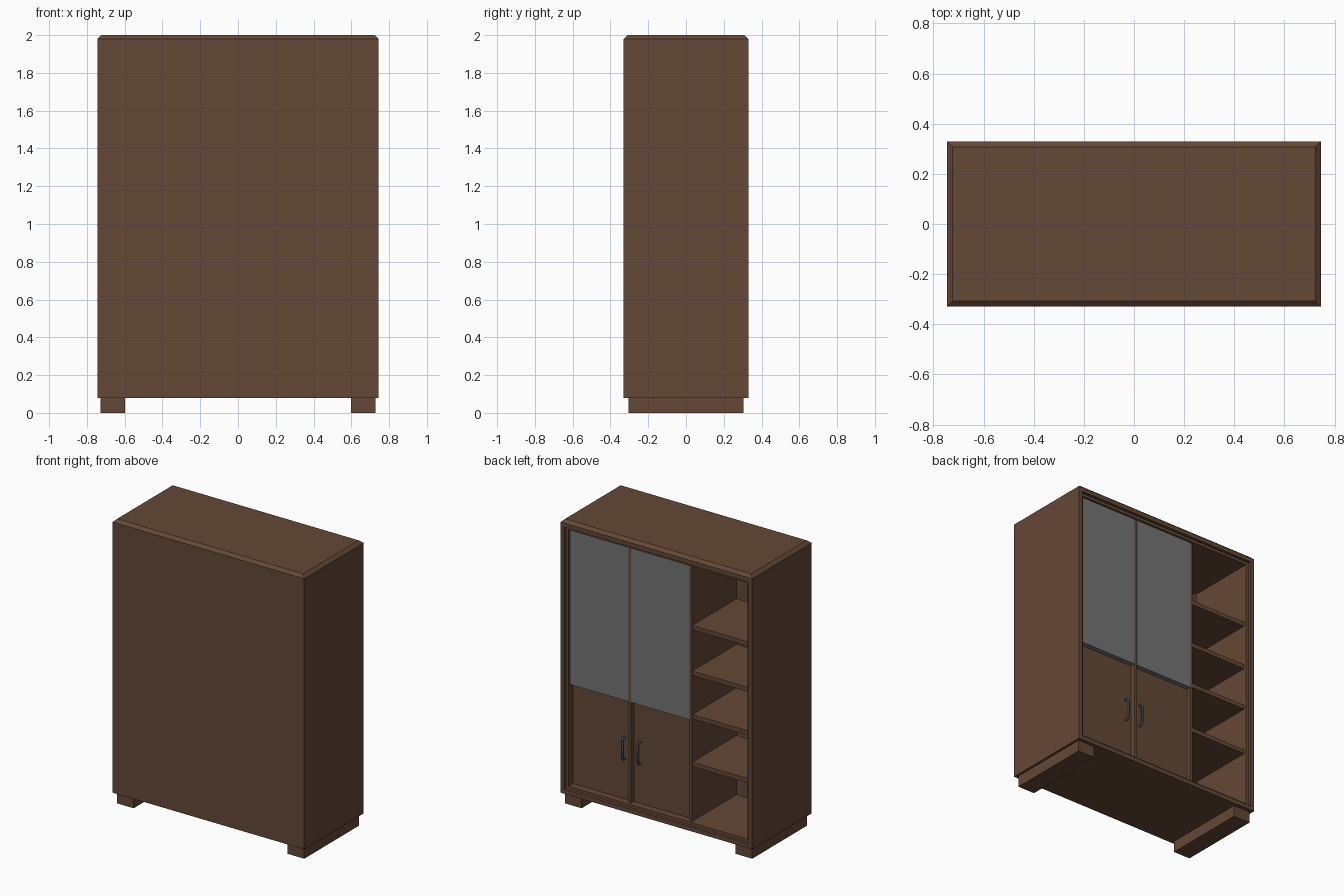
import bpy, bmesh
from mathutils import Vector

if "Cube" in bpy.data.objects:
    bpy.data.objects.remove(bpy.data.objects["Cube"])


def material(name, col):
    m = bpy.data.materials.new(name)
    m.diffuse_color = (*col, 1.0)
    m.use_nodes = True
    m.node_tree.nodes["Principled BSDF"].inputs["Base Color"].default_value = m.diffuse_color
    return m


WOOD = material("brown wood", (0.127, 0.065, 0.037))
GREY = material("grey panel", (0.175, 0.175, 0.175))
METAL = material("dark metal", (0.06, 0.07, 0.085))


def finish(name, bm, mat):
    bmesh.ops.recalc_face_normals(bm, faces=bm.faces[:])
    me = bpy.data.meshes.new(name)
    bm.to_mesh(me)
    bm.free()
    me.materials.append(mat)
    ob = bpy.data.objects.new(name, me)
    bpy.context.collection.objects.link(ob)
    return ob


def cube(x, y, z):
    """bmesh box from three (low, high) ranges"""
    bm = bmesh.new()
    bmesh.ops.create_cube(bm, size=1)
    for v in bm.verts:
        v.co = Vector([(r[0] + r[1]) / 2 + c * (r[1] - r[0]) for c, r in zip(v.co, (x, y, z))])
    return bm


def box(name, x, y, z, mat=WOOD):
    return finish(name, cube(x, y, z), mat)


W, D = 0.745, 0.33          # half width, half depth
BACK = -0.20                # inner wall of the compartments


def pull(bm, face, vec):
    """extrude one face along vec and return the new face"""
    new = bmesh.ops.extrude_discrete_faces(bm, faces=[face])["faces"][0]
    bmesh.ops.translate(bm, verts=new.verts[:], vec=vec)
    return new


# Carcass: bevelled top, stepped rim and deep recess on the open side
bm = cube((-W, W), (-D, D), (0.08, 1.98))
bm.normal_update()
top = max(bm.faces, key=lambda f: f.normal.z)
open_side = max(bm.faces, key=lambda f: f.normal.y)
top = pull(bm, top, (0, 0, 0.02))
for v in top.verts:
    v.co.x *= (W - 0.022) / W
    v.co.y *= (D - 0.022) / D
bm.normal_update()
bmesh.ops.inset_individual(bm, faces=[open_side], thickness=0.03, use_even_offset=True)
open_side = pull(bm, open_side, (0, -0.02, 0))
bm.normal_update()
bmesh.ops.inset_individual(bm, faces=[open_side], thickness=0.02, use_even_offset=True)
pull(bm, open_side, (0, BACK - D + 0.02, 0))
finish("cabinet_body", bm, WOOD)

# Feet running front to back
for side, s in (("left", -1), ("right", 1)):
    box(side + "_foot", sorted((s * 0.597, s * 0.728)), (-0.305, 0.305), (0, 0.08))

# Upright dividers
DIV = (0.232, -0.242)
for i, x in enumerate(DIV):
    box(f"divider_{i + 1}", (x - 0.01, x + 0.01), (BACK, 0.292), (0.13, 1.93))

# Doors: recessed wooden panel, thick grey upper panel
for i, x in enumerate(((DIV[0] + 0.01, 0.695), (DIV[1] + 0.01, DIV[0] - 0.01))):
    box(f"door_{i + 1}", x, (0.23, 0.26), (0.13, 1.93))
    box(f"door_upper_panel_{i + 1}", x, (0.26, 0.295), (0.84, 1.93), GREY)

# Open shelves
for i, z in enumerate((1.505, 1.185, 0.88, 0.545)):
    box(f"shelf_{i + 1}", (-0.695, DIV[1] - 0.01), (BACK, 0.29), (z - 0.03, z))

# Bow handles either side of the door gap
for i, x in enumerate((DIV[0] + 0.06, DIV[0] - 0.06)):
    cu = bpy.data.curves.new("handle", "CURVE")
    cu.dimensions = "3D"
    cu.bevel_depth = 0.008
    cu.bevel_resolution = 2
    cu.use_fill_caps = True
    sp = cu.splines.new("POLY")
    path = [(0.258, 0.415), (0.281, 0.415), (0.289, 0.425),
            (0.289, 0.555), (0.281, 0.565), (0.258, 0.565)]
    sp.points.add(len(path) - 1)
    for p, (y, z) in zip(sp.points, path):
        p.co = (x, y, z, 1)
    cu.materials.append(METAL)
    ob = bpy.data.objects.new(f"door_handle_{i + 1}", cu)
    bpy.context.collection.objects.link(ob)
